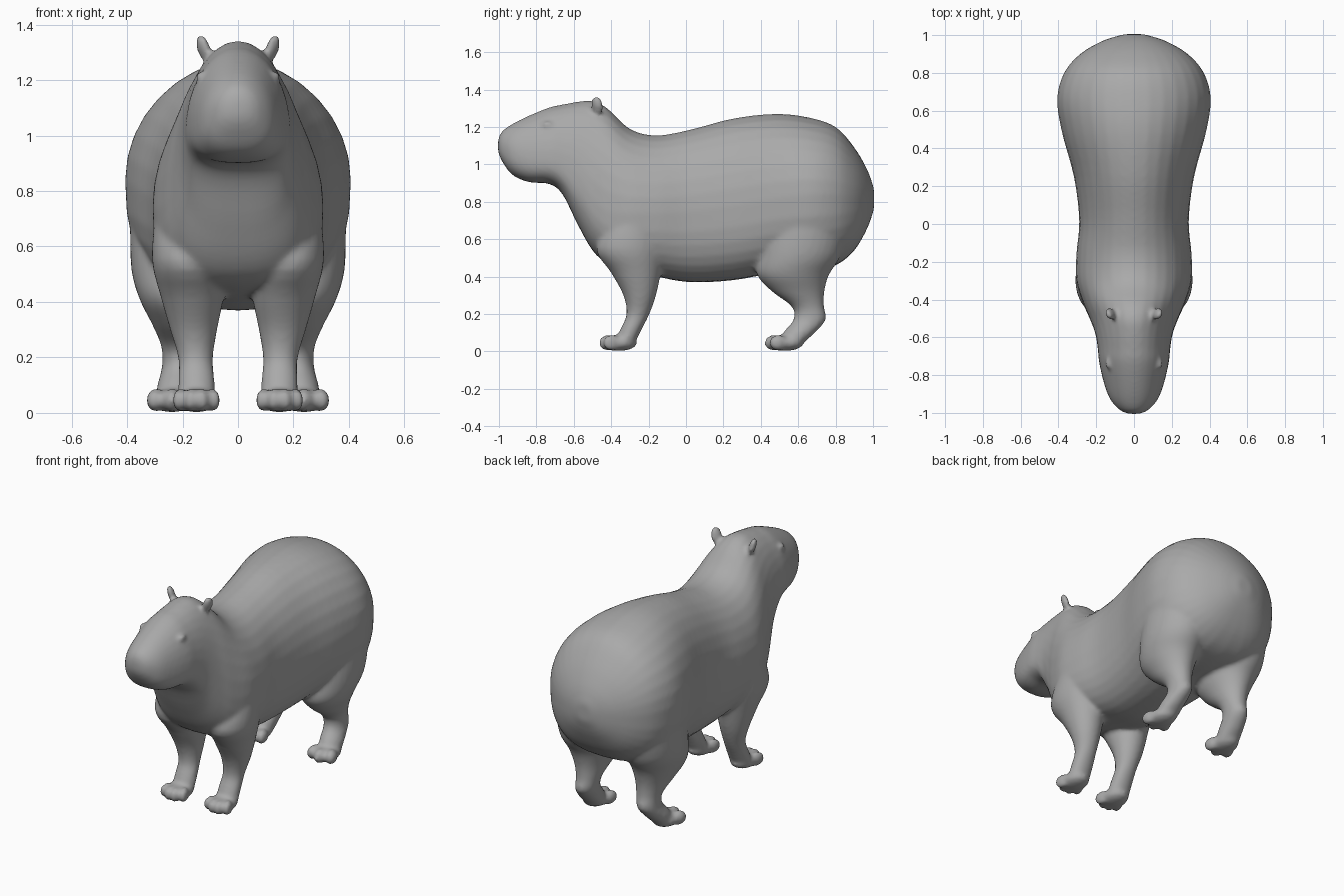
import bpy, bmesh, math
from mathutils import Vector, Matrix

cube = bpy.data.objects.get("Cube")
if cube:
    bpy.data.objects.remove(cube, do_unlink=True)

SIDES = 32

# One plain grey colour for the whole animal
grey = bpy.data.materials.new("plain grey")
grey.use_nodes = True
COLOUR = (0.4, 0.4, 0.4, 1)
grey.diffuse_color = COLOUR
grey.node_tree.nodes["Principled BSDF"].inputs["Base Color"].default_value = COLOUR


def refine(rows, steps=4):
    """Catmull-Rom interpolation of a short table of section rows."""
    rows = [Vector(r) for r in rows]
    out = []
    for i in range(len(rows) - 1):
        b, c = rows[i], rows[i + 1]
        a, d = rows[max(i - 1, 0)], rows[min(i + 2, len(rows) - 1)]
        for s in range(steps):
            t = s / steps
            out.append(b + (c - a) * (t / 2) + (a * 2 - b * 5 + c * 4 - d) * (t * t / 2)
                       + (b * 3 - a - c * 3 + d) * (t ** 3 / 2))
    return out + [rows[-1]]


def skin(bm, rings):
    """Bridge rings of points and cap both ends."""
    loops = [[bm.verts.new(p) for p in ring] for ring in rings]
    for a, b in zip(loops, loops[1:]):
        for i in range(SIDES):
            j = (i + 1) % SIDES
            bm.faces.new((a[i], a[j], b[j], b[i]))
    bm.faces.new(loops[0][::-1])
    bm.faces.new(loops[-1])


def curve_power(value, power):
    return math.copysign(abs(value) ** power, value)


def trunk_ring(row):
    """Egg section: fuller underside, rounder back."""
    y, top, bottom, width, middle = row
    points = []
    for i in range(SIDES):
        angle = math.tau * i / SIDES
        c, s = math.cos(angle), math.sin(angle)
        if s >= 0:
            points.append((width * c, y, middle + (top - middle) * s))
        else:
            points.append((width * curve_power(c, 0.75), y,
                           middle + (middle - bottom) * curve_power(s, 0.75)))
    return points


def leg_ring(row, side):
    z, x, half, front, back = row
    middle, depth = (front + back) / 2, (back - front) / 2
    return [(side * (x + half * math.cos(math.tau * i / SIDES)),
             middle + depth * math.sin(math.tau * i / SIDES), z) for i in range(SIDES)]


def blob(bm, centre, size, turn=0, lean=0):
    place = (Matrix.Translation(centre) @ Matrix.Rotation(turn, 4, "Z")
             @ Matrix.Rotation(lean, 4, "Y") @ Matrix.Diagonal((*size, 1)))
    bmesh.ops.create_uvsphere(bm, u_segments=20, v_segments=12, radius=1, matrix=place)


# Trunk and head sections: y, top, bottom, half width, height of widest point
TRUNK = [
    (-1.005, 1.13, 1.07, .03, 1.1),
    (-.985, 1.175, 1.02, .075, 1.09),
    (-.93, 1.215, .945, .125, 1.06),
    (-.84, 1.26, .905, .16, 1.03),
    (-.73, 1.305, .895, .185, 1.02),
    (-.66, 1.32, .84, .192, 1.0),
    (-.58, 1.335, .68, .205, .95),
    (-.5, 1.34, .54, .235, .82),
    (-.42, 1.3, .47, .27, .75),
    (-.3, 1.19, .43, .305, .74),
    (-.16, 1.155, .4, .305, .74),
    (.02, 1.185, .37, .29, .75),
    (.25, 1.245, .38, .318, .78),
    (.48, 1.27, .42, .38, .82),
    (.66, 1.25, .43, .407, .84),
    (.8, 1.2, .46, .37, .84),
    (.9, 1.09, .54, .285, .83),
    (.97, .97, .66, .165, .82),
    (1.005, .87, .76, .05, .815),
]

# Leg sections: z, x, half width, front y, back y
FORELEG = [
    (.72, .2, .1, -.4, -.12),
    (.55, .185, .125, -.48, -.12),
    (.42, .166, .113, -.4, -.135),
    (.3, .16, .085, -.335, -.16),
    (.2, .153, .063, -.318, -.195),
    (.12, .15, .066, -.35, -.235),
    (.03, .15, .068, -.39, -.28),
]
HINDLEG = [
    (.7, .23, .16, .43, .86),
    (.52, .22, .165, .39, .83),
    (.41, .215, .14, .38, .765),
    (.32, .21, .1, .46, .74),
    (.24, .207, .07, .565, .738),
    (.17, .212, .062, .575, .748),
    (.1, .225, .066, .52, .69),
    (.03, .235, .066, .5, .61),
]

bm = bmesh.new()
skin(bm, [trunk_ring(r) for r in refine(TRUNK)])


def foot(side, x, y, toes):
    """Rounded pad with a fan of toes in front."""
    blob(bm, (side * x, y, .045), (.076, .1, .043))
    for i in range(toes):
        spread = 2 * i / (toes - 1) - 1
        blob(bm, (side * (x + .058 * spread), y - .06 + .025 * spread ** 2, .046),
             (.098 / toes, .052, .043), turn=side * spread * .3)


for side in (-1, 1):
    for table in (FORELEG, HINDLEG):
        skin(bm, [leg_ring(r, side) for r in refine(table)])
    foot(side, .15, -.36, 4)
    foot(side, .238, .53, 3)
    # Ears and the slight bulge of the eyes
    blob(bm, (side * .125, -.475, 1.315), (.021, .035, .054), turn=side * -.5, lean=side * .3)
    blob(bm, (side * .137, -.74, 1.212), (.016, .028, .018), lean=side * .6)

bmesh.ops.recalc_face_normals(bm, faces=bm.faces)
mesh = bpy.data.meshes.new("animal_body")
bm.to_mesh(mesh)
bm.free()
mesh.materials.append(grey)
body = bpy.data.objects.new("animal_body", mesh)
bpy.context.collection.objects.link(body)

# Fuse the parts into one skin and soften the joins
fuse = body.modifiers.new("fuse", "REMESH")
fuse.mode = "VOXEL"
fuse.voxel_size = 0.012
fuse.use_smooth_shade = True
soften = body.modifiers.new("soften", "SMOOTH")
soften.factor = 0.5
soften.iterations = 8
